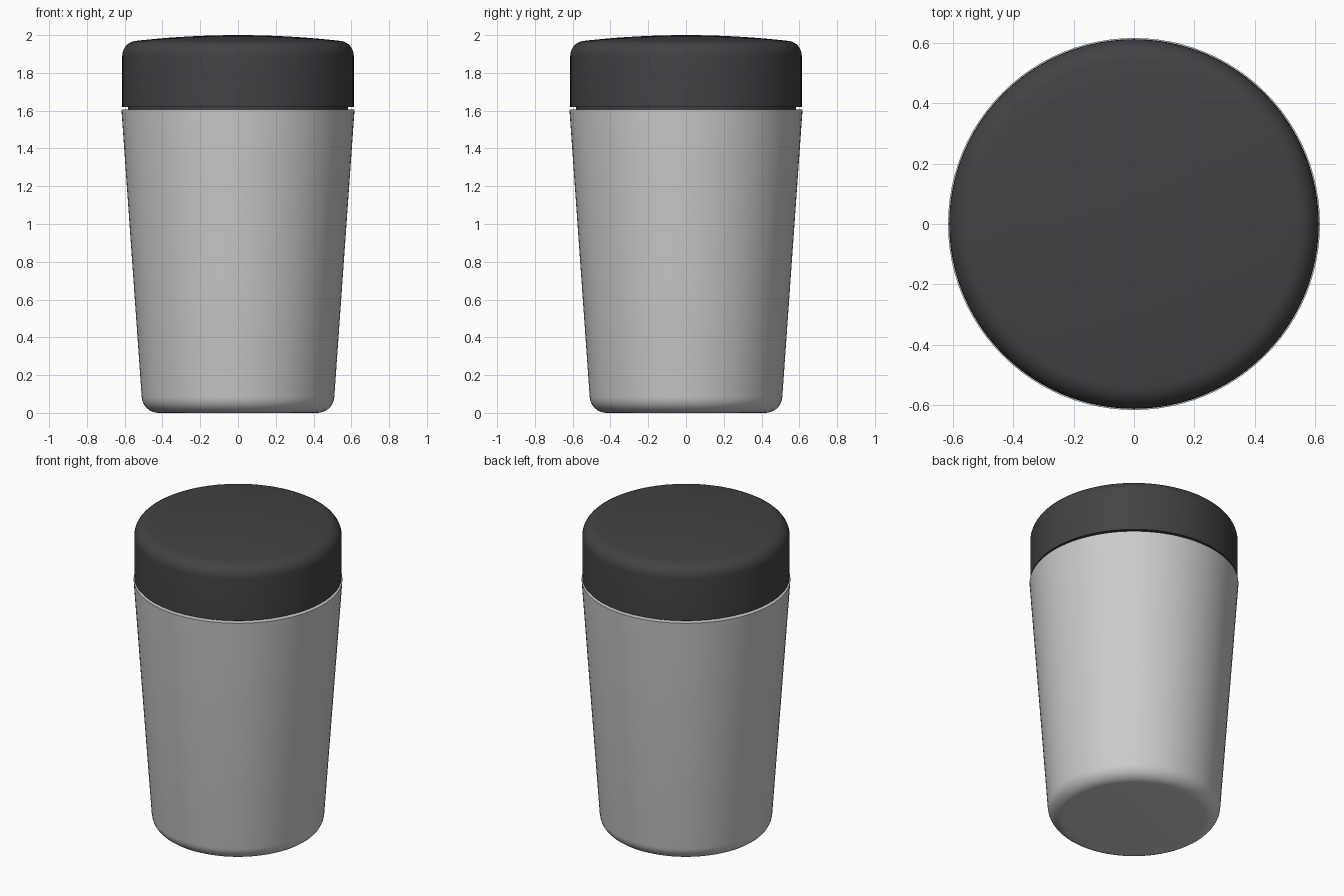
import bpy, bmesh
from math import sin, cos, pi, radians, tan, atan2, sqrt

if "Cube" in bpy.data.objects:
    bpy.data.objects.remove(bpy.data.objects["Cube"])

SEGMENTS = 96


def fillet(cx, cz, r, a0, a1, n=8):
    """Arc points in the (radius, z) plane, angles in degrees."""
    return [(cx + r * cos(radians(a0 + (a1 - a0) * i / n)),
             cz + r * sin(radians(a0 + (a1 - a0) * i / n))) for i in range(n + 1)]


def lathe(name, profile, color=None):
    """Revolve a profile whose first and last points lie on the z axis."""
    bm = bmesh.new()
    rings = []
    for r, z in profile:
        if r < 1e-6:
            rings.append([bm.verts.new((0, 0, z))])
        else:
            rings.append([bm.verts.new((r * cos(2 * pi * i / SEGMENTS),
                                        r * sin(2 * pi * i / SEGMENTS), z))
                          for i in range(SEGMENTS)])
    for a, b in zip(rings, rings[1:]):
        for i in range(SEGMENTS):
            j = (i + 1) % SEGMENTS
            if len(a) == 1:
                bm.faces.new((a[0], b[j], b[i]))
            elif len(b) == 1:
                bm.faces.new((a[i], a[j], b[0]))
            else:
                bm.faces.new((a[i], a[j], b[j], b[i]))
    bmesh.ops.recalc_face_normals(bm, faces=bm.faces[:])
    mesh = bpy.data.meshes.new(name)
    bm.to_mesh(mesh)
    bm.free()
    obj = bpy.data.objects.new(name, mesh)
    bpy.context.collection.objects.link(obj)
    if color:
        mat = bpy.data.materials.new(name + "_material")
        mat.diffuse_color = color
        mat.use_nodes = True
        mat.node_tree.nodes["Principled BSDF"].inputs["Base Color"].default_value = mat.diffuse_color
        mesh.materials.append(mat)
    bpy.ops.object.select_all(action='DESELECT')
    obj.select_set(True)
    bpy.context.view_layer.objects.active = obj
    bpy.ops.object.shade_smooth_by_angle(angle=radians(30))
    return obj


# Tapered cup with a rounded base and flat rim
rim_r, rim_z = 0.617, 1.605
slope = 4.2
base_r = 0.09
lathe("cup_body", [(0, 0)] + fillet(0.42, base_r, base_r, -90, -slope)
      + [(rim_r, rim_z), (0.57, rim_z), (0, rim_z)])

# Lid: recessed neck, straight skirt, rounded shoulder, shallow dome
dome_r, dome_edge, dome_h = 0.535, 1.97, 0.03
sphere = (dome_r ** 2 + dome_h ** 2) / (2 * dome_h)
dome = [(dome_r * (1 - i / 10),
         2.0 - sphere + sqrt(sphere ** 2 - (dome_r * (1 - i / 10)) ** 2))
        for i in range(11)]
lathe("lid", [(0, 1.60), (0.582, 1.60), (0.582, 1.62), (0.613, 1.62)]
      + fillet(0.533, 1.89, 0.08, 0, 84) + dome[1:], (0.055, 0.055, 0.06, 1))
